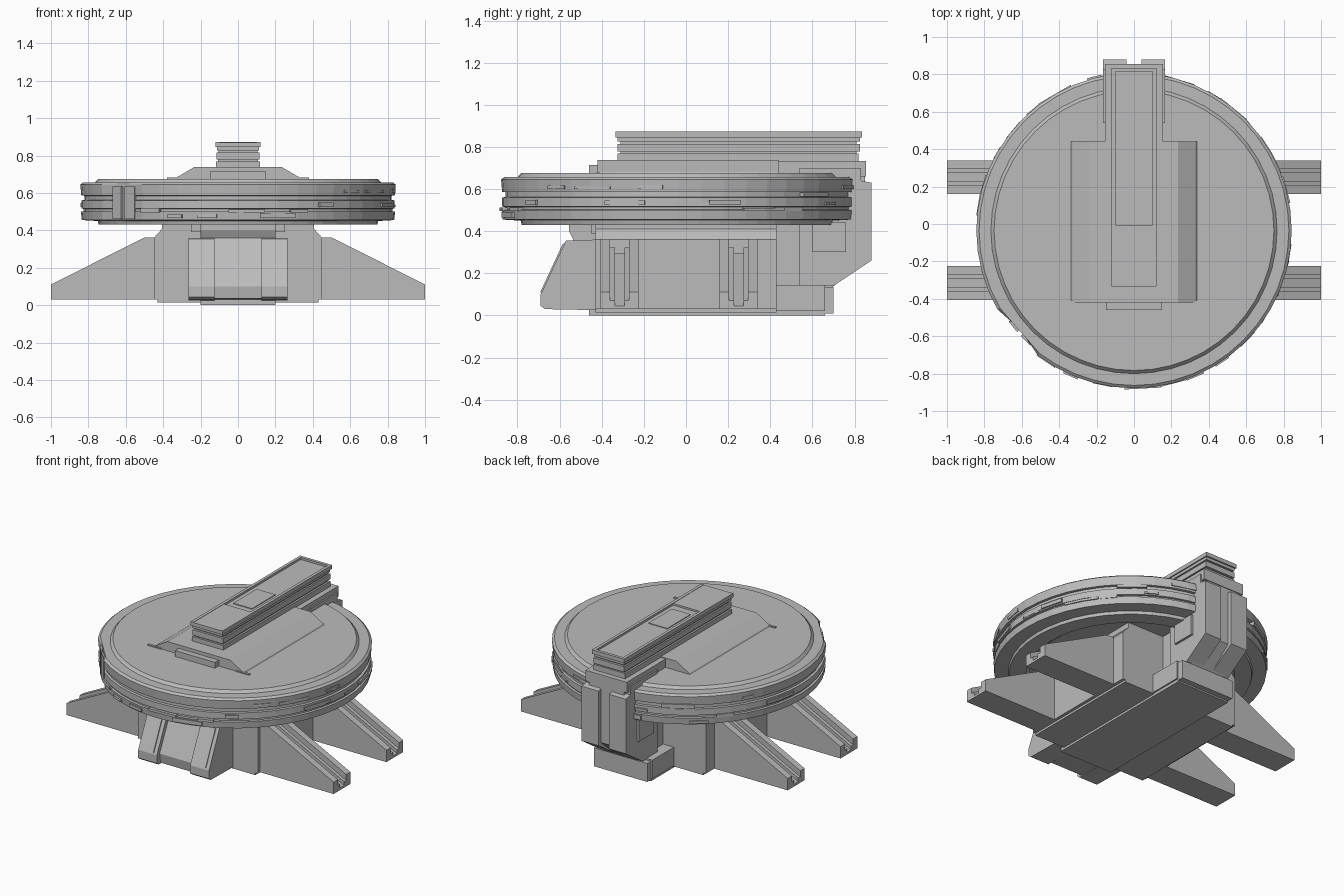
import bpy, bmesh, math, random

random.seed(4)
if "Cube" in bpy.data.objects:
    bpy.data.objects.remove(bpy.data.objects["Cube"], do_unlink=True)

grey = bpy.data.materials.new("hull_grey")
grey.use_nodes = True
tone = (0.5, 0.5, 0.5, 1)
grey.diffuse_color = tone
grey.node_tree.nodes["Principled BSDF"].inputs["Base Color"].default_value = tone
DISC_Y = -0.035


def finish(name, bm):
    bmesh.ops.recalc_face_normals(bm, faces=bm.faces)
    mesh = bpy.data.meshes.new(name)
    bm.to_mesh(mesh)
    bm.free()
    mesh.materials.append(grey)
    ob = bpy.data.objects.new(name, mesh)
    bpy.context.collection.objects.link(ob)
    return ob


def prism(name, profile, axis, a, b):
    """Extrude a profile along x (y,z points), y (x,z points) or z (x,y points)."""
    bm = bmesh.new()

    def place(p, d):
        return {"x": (d, p[0], p[1]), "y": (p[0], d, p[1]), "z": (p[0], p[1], d)}[axis]

    ends = [[bm.verts.new(place(p, d)) for p in profile] for d in (a, b)]
    n = len(profile)
    bm.faces.new(ends[0])
    bm.faces.new(ends[1])
    for i in range(n):
        j = (i + 1) % n
        bm.faces.new((ends[0][i], ends[0][j], ends[1][j], ends[1][i]))
    return finish(name, bm)


def box(name, x0, x1, y0, y1, z0, z1):
    return prism(name, [(x0, y0), (x1, y0), (x1, y1), (x0, y1)], "z", z0, z1)


def lathe(name, profile, steps, dents=()):
    """Revolve (radius, z) points; dents are angle ranges where the rim is cut back."""
    bm = bmesh.new()
    rings = []
    for i in range(steps):
        deg = 360 * i / steps
        t = math.radians(deg)
        limit = 0.815 if any(lo <= deg <= hi for lo, hi in dents) else 1
        rings.append([bm.verts.new((min(r, limit) * math.cos(t), DISC_Y + min(r, limit) * math.sin(t), z))
                      for r, z in profile])
    for i in range(steps):
        a, b = rings[i], rings[(i + 1) % steps]
        for k in range(len(profile) - 1):
            bm.faces.new((a[k], b[k], b[k + 1], a[k + 1]))
    for k in (0, -1):
        bm.faces.new([r[k] for r in rings])
    return finish(name, bm)


# Large round platform with a grooved rim
lathe("disc_platform", [
    (0.62, 0.445), (0.64, 0.43), (0.745, 0.43), (0.75, 0.45), (0.835, 0.455),
    (0.84, 0.50), (0.825, 0.502), (0.825, 0.515), (0.838, 0.517), (0.838, 0.56),
    (0.822, 0.562), (0.822, 0.585), (0.838, 0.587), (0.843, 0.645), (0.828, 0.657),
    (0.765, 0.657), (0.748, 0.675)], 48, [(214, 229)])


# Thin armour strips around the rim
def rim_plate(name, start, span, z0, z1, r0=0.815, r1=0.85):
    n = max(2, int(span / 7) + 1)
    angles = [math.radians(start + span * i / (n - 1)) for i in range(n)]
    pts = [(r1 * math.cos(t), DISC_Y + r1 * math.sin(t)) for t in angles]
    pts += [(r0 * math.cos(t), DISC_Y + r0 * math.sin(t)) for t in reversed(angles)]
    prism(name, pts, "z", z0, z1)


for i in range(26):
    z = random.choice((0.465, 0.495, 0.525, 0.565, 0.60))
    start = 232 + i * 11.5
    rim_plate("rim_strip", start, random.uniform(5, 15), z, z + random.uniform(0.012, 0.03),
              r1=random.uniform(0.843, 0.852))
for start in (216, 223):
    rim_plate("rim_hatch", start, 5, 0.46, 0.635, r1=0.828)

# Sloped deck on top of the platform
prism("deck", [(-0.34, 0.67), (0.34, 0.67), (0.33, 0.682), (0.235, 0.738),
               (-0.235, 0.738), (-0.33, 0.682)], "y", -0.42, 0.44)
box("deck_front_step", -0.15, 0.15, -0.46, -0.41, 0.67, 0.715)
for s in (-1, 1):
    box("deck_side_tab", s * 0.28, s * 0.38, -0.425, -0.41, 0.67, 0.682)

# Spine carrying the rail back over the rim
box("spine", -0.155, 0.155, 0.42, 0.855, 0.66, 0.732)

# Long stepped rail with a tray top
for name, w, y0, y1, z0, z1 in [
        ("rail_base", 0.118, -0.325, 0.82, 0.72, 0.768),
        ("rail_lower_groove", 0.106, -0.312, 0.81, 0.768, 0.778),
        ("rail_middle", 0.114, -0.325, 0.825, 0.778, 0.815),
        ("rail_upper_groove", 0.104, -0.31, 0.81, 0.815, 0.826),
        ("rail_tray", 0.112, -0.325, 0.825, 0.826, 0.858)]:
    box(name, -w, w, y0, y1, z0, z1)
for s in (-1, 1):
    box("rail_lip_side", s * 0.1, s * 0.12, -0.335, 0.835, 0.845, 0.872)
box("rail_lip_back", -0.12, 0.12, 0.815, 0.835, 0.845, 0.872)
box("rail_lip_front", -0.12, 0.12, -0.335, -0.005, 0.845, 0.87)
box("rail_panel", -0.07, 0.07, 0.05, 0.3, 0.855, 0.863)

# Central body
box("body", -0.45, 0.45, -0.43, 0.43, 0.03, 0.36)
prism("body_shoulder", [(-0.45, 0.36), (0.45, 0.36), (0.405, 0.41), (0.405, 0.45),
                        (-0.405, 0.45), (-0.405, 0.41)], "y", -0.43, 0.43)
box("body_collar", -0.25, 0.25, -0.45, 0.43, 0.39, 0.445)
box("bottom_plate", -0.43, 0.43, -0.43, 0.43, 0.015, 0.035)
box("keel_plate", -0.2, 0.2, -0.46, 0.66, 0.0, 0.03)

# Sloped front buttress: two pillars around an inset panel
for s in (-1, 1):
    prism("front_pillar", [(-0.42, 0.025), (-0.67, 0.03), (-0.69, 0.045), (-0.69, 0.1),
                           (-0.57, 0.355), (-0.42, 0.36)], "x", s * 0.125, s * 0.265)
    prism("front_pillar_rib", [(-0.6, 0.1), (-0.692, 0.11), (-0.585, 0.34), (-0.5, 0.345)],
          "x", s * 0.15, s * 0.24)
prism("front_panel", [(-0.42, 0.025), (-0.65, 0.035), (-0.66, 0.1), (-0.535, 0.36),
                      (-0.555, 0.4), (-0.555, 0.44), (-0.42, 0.44)], "x", -0.2, 0.2)

# Rear column: core, twin outer ribs, and a foot
prism("column_core", [(0.42, 0.03), (0.68, 0.12), (0.85, 0.27), (0.85, 0.66),
                      (0.82, 0.72), (0.42, 0.72)], "x", -0.13, 0.13)
for s in (-1, 1):
    prism("column_rib", [(0.54, 0.14), (0.7, 0.14), (0.88, 0.26), (0.88, 0.63),
                         (0.83, 0.64), (0.83, 0.7), (0.54, 0.7)], "x", s * 0.04, s * 0.165)
    box("column_flank", s * 0.12, s * 0.18, 0.6, 0.76, 0.3, 0.44)
    box("foot_cheek", s * 0.13, s * 0.21, 0.42, 0.66, 0.02, 0.145)
box("foot", -0.2, 0.2, 0.42, 0.7, 0.01, 0.135)


# Four outrigger legs with a channel along the top
def leg_profile(s, drop):
    pts = [(0.4, 0.03), (1, 0.03), (1, 0.11 - drop), (0.985, 0.118 - drop),
           (0.5, 0.362 - drop), (0.4, 0.362 - drop)]
    return [(s * x, z) for x, z in pts]


for s in (-1, 1):
    for cy in (-0.315, 0.25):
        for side in (-1, 1):
            prism("leg_wall", leg_profile(s, 0), "y", cy + side * 0.045, cy + side * 0.09)
            prism("leg_inner_ledge", leg_profile(s, 0.04), "y", cy + side * 0.022, cy + side * 0.05)
        prism("leg_floor", leg_profile(s, 0.065), "y", cy - 0.03, cy + 0.03)
